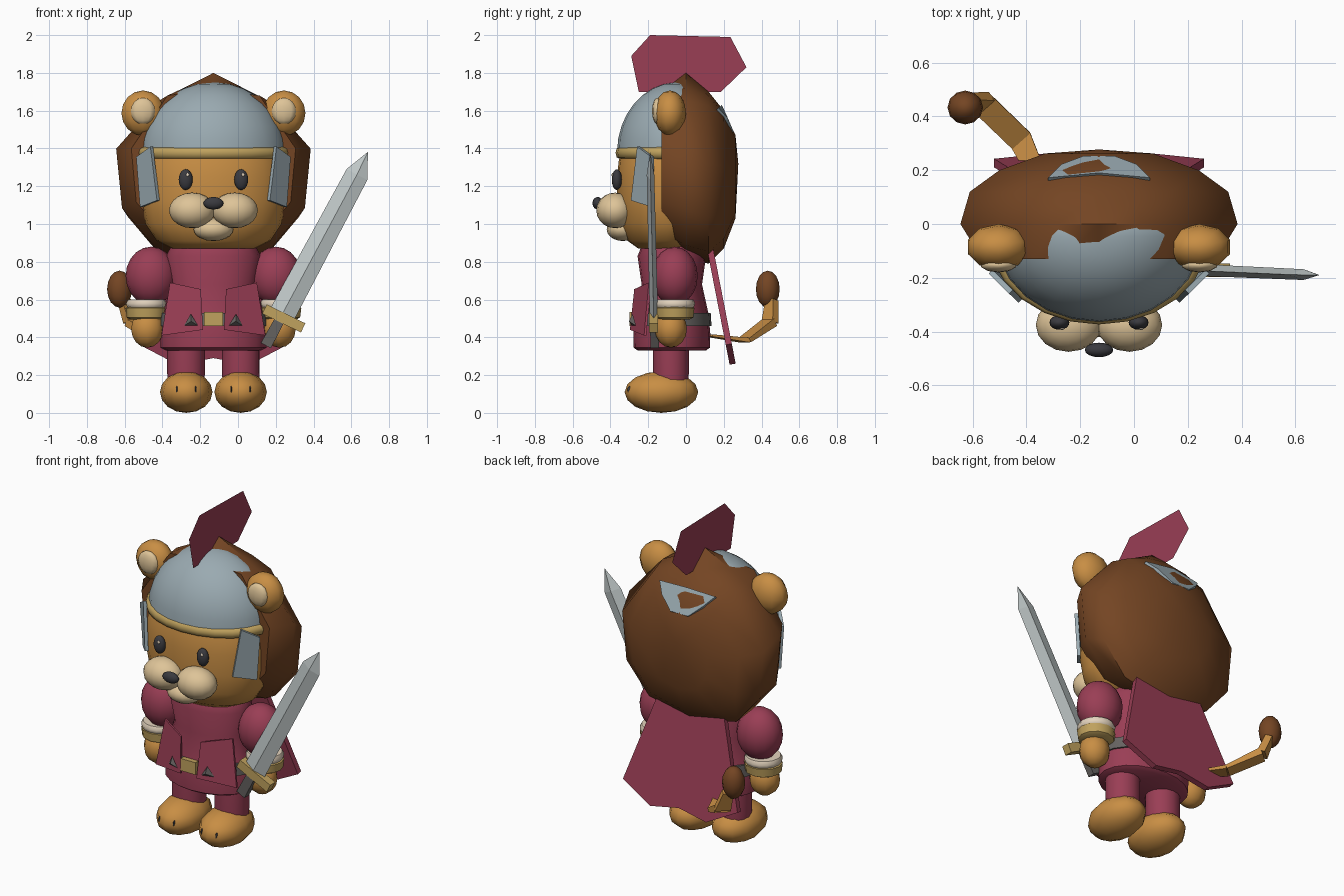
import bpy, bmesh, math
from mathutils import Vector, Matrix

if "Cube" in bpy.data.objects:
    bpy.data.objects.remove(bpy.data.objects["Cube"])

CX = -0.13  # symmetry plane of the figure


def srgb(r, g, b):
    def lin(c):
        c /= 255
        return c / 12.92 if c < 0.04 else ((c + 0.055) / 1.055) ** 2.4
    return (lin(r), lin(g), lin(b), 1)


def material(name, *rgb):
    m = bpy.data.materials.new(name)
    m.diffuse_color = srgb(*rgb)
    m.use_nodes = True
    m.node_tree.nodes["Principled BSDF"].inputs["Base Color"].default_value = m.diffuse_color
    return m


FUR = material("golden fur", 200, 142, 68)
MANE = material("brown mane", 116, 69, 35)
CREAM = material("cream", 222, 196, 152)
RED = material("crimson cloth", 154, 62, 85)
STEEL = material("helmet steel", 154, 170, 177)
BLADE = material("bright steel", 194, 202, 202)
GOLD = material("gold", 192, 162, 94)
BLACK = material("black", 58, 58, 63)
GREY = material("dark grey", 102, 99, 97)
WHITE = material("off white", 228, 212, 190)


def finish(name, bm, mat, angle=40):
    bmesh.ops.recalc_face_normals(bm, faces=bm.faces[:])
    me = bpy.data.meshes.new(name)
    bm.to_mesh(me)
    bm.free()
    me.materials.append(mat)
    ob = bpy.data.objects.new(name, me)
    bpy.context.collection.objects.link(ob)
    bpy.ops.object.select_all(action='DESELECT')
    ob.select_set(True)
    bpy.context.view_layer.objects.active = ob
    if angle:
        bpy.ops.object.shade_smooth_by_angle(angle=math.radians(angle))
    return ob


def ball(name, c, r, mat, u=16, v=10, angle=60):
    bm = bmesh.new()
    bmesh.ops.create_uvsphere(bm, u_segments=u, v_segments=v, radius=1)
    bm.transform(Matrix.Translation(c) @ Matrix.Diagonal((*r, 1)))
    return finish(name, bm, mat, angle)


def loft(name, rings, mat, tip=None, angle=40):
    """Bridge point rings, cap the start, close the end on a tip or a cap."""
    bm = bmesh.new()
    vs = [[bm.verts.new(p) for p in ring] for ring in rings]
    n = len(vs[0])
    for a, b in zip(vs, vs[1:]):
        for i in range(n):
            bm.faces.new((a[i], a[(i + 1) % n], b[(i + 1) % n], b[i]))
    bm.faces.new(vs[0])
    if tip:
        t = bm.verts.new(tip)
        for i in range(n):
            bm.faces.new((vs[-1][i], vs[-1][(i + 1) % n], t))
    elif len(vs) > 1:
        bm.faces.new(vs[-1])
    return finish(name, bm, mat, angle)


def lathe(name, c, profile, ratio, mat, n=20, angle=40, back=1):
    """Elliptical turned shape; profile holds (z, radius), back scales the rear half."""
    def pt(r, a, z):
        dy = r * ratio * math.sin(a)
        return (c[0] + r * math.cos(a), c[1] + (dy * back if dy > 0 else dy), z)
    rings = [[pt(r, math.tau * i / n, z) for i in range(n)] for z, r in profile]
    return loft(name, rings, mat, angle=angle)


def plate(name, pts, push, mat):
    """Flat polygon thickened along the push vector."""
    push = Vector(push)
    return loft(name, [pts, [Vector(p) + push for p in pts]], mat, angle=0)


def bar(name, p, q, side, w0, t0, w1, t1, mat, tip=None, diamond=False):
    """Four-sided bar from p to q, w along the side vector, t across it."""
    p, q = Vector(p), Vector(q)
    s = Vector(side).normalized()
    n = (q - p).cross(s).normalized()
    corners = ((1, 0), (0, 1), (-1, 0), (0, -1)) if diamond else ((1, 1), (-1, 1), (-1, -1), (1, -1))
    return loft(name, [[e + s * w * a + n * t * b for a, b in corners]
                       for e, w, t in ((p, w0, t0), (q, w1, t1))], mat, tip, 0)


# Mane: faceted outlines lofted front to back
def mane_ring(y, w, zt, zb, a, b, c):
    half = [(0, 1), (.3, a), (.56, b), (1, c), (.94, -.46), (.62, -.86), (0, -1)]
    outline = half + [(-u, v) for u, v in half[-2:0:-1]]
    return [(CX + u * w, y, (zt + zb) / 2 + v * (zt - zb) / 2) for u, v in outline]


mane_rings = [(-.13, .435, 1.70, .90, .985, .95, .25), (0, .515, 1.80, .82, .84, .70, .18),
              (.12, .48, 1.70, .79, .95, .84, .18), (.20, .37, 1.60, .87, .95, .85, .18),
              (.262, .20, 1.47, 1.03, .92, .78, .18)]
loft("mane", [mane_ring(*r) for r in mane_rings], MANE, (CX, .277, 1.32), 50)

# Head and helmet
lathe("head", (CX, -.1), [(.87, .22), (.91, .30), (1.0, .36), (1.12, .382), (1.25, .382), (1.33, .37),
                          (1.385, .35)], .265 / .382, FUR, 24, 50)
lathe("helmet_dome", (CX, -.045),
      [(1.38 + .37 * math.sin(a), .387 * math.cos(a))
       for a in (math.radians(88 * i / 8) for i in range(9))], .32 / .387, STEEL, 24, 50, .6)
lathe("helmet_band", (CX, -.05), [(1.345, .38), (1.352, .4), (1.378, .408), (1.40, .4), (1.41, .375)],
      .32 / .404, GOLD, 24, 60, .6)
loft("crest", [[(CX, y, z) for y, z in
                [(-.19, 2), (.235, 1.99), (.32, 1.83), (.185, 1.7), (-.25, 1.7), (-.29, 1.89)]]],
     RED, angle=0)
# Exposed rear of the helmet
rear = [(.19, .172, 1.615), (.14, .222, 1.56), (.06, .252, 1.49)]
rear_pts = rear + [(-x, y, z) for x, y, z in rear[::-1]] + [(0, .19, 1.63)]
plate("helmet_rear", [(CX + x, y, z) for x, y, z in rear_pts], (0, -.07, -.07), STEEL)

# Chin and nose
ball("chin", (CX, -.335, .972), (.105, .085, .062), CREAM)
ball("nose", (CX, -.468, 1.11), (.053, .027, .033), BLACK)

# Paired parts, left then right
for s, tag in ((-1, "left"), (1, "right")):
    def at(x, y, z):
        return (CX + s * x, y, z)
    ball(tag + "_ear", at(.373, -.085, 1.587), (.12, .085, .12), FUR, 10, 8)
    ball(tag + "_inner_ear", at(.373, -.152, 1.598), (.068, .028, .07), CREAM, 10, 8)
    ball(tag + "_eye", at(.147, -.366, 1.235), (.037, .027, .055), BLACK)
    ball(tag + "_eye_glint", (CX + s * .147 + .01, -.389, 1.26), (.008, .005, .01), WHITE, 8, 6)
    ball(tag + "_muzzle", at(.113, -.375, 1.072), (.122, .1, .094), CREAM)
    plate(tag + "_cheek_guard", [at(.32, -.245, 1.41), at(.395, -.17, 1.355),
                                 at(.375, -.17, 1.09), at(.285, -.278, 1.125)],
          (s * .014, -.014, 0), STEEL)
    # Arm
    ball(tag + "_sleeve", at(.33, -.06, .725), (.135, .122, .155), RED)
    lathe(tag + "_cuff", at(.355, -.06, 0), [(.55, .09), (.56, .102), (.58, .108), (.6, .098)],
          1, WHITE, 16, 50)
    lathe(tag + "_bracer", at(.355, -.06, 0), [(.495, .085), (.505, .104), (.555, .11), (.567, .09)],
          .95, GOLD, 12, 50)
    ball(tag + "_hand", at(.35, -.08, .445), (.09, .085, .1), FUR, 10, 8)
    # Leg and foot
    lathe(tag + "_leg", at(.145, -.08, 0), [(.15, .095), (.21, .1), (.40, .1)], .95, RED, 16)
    ball(tag + "_foot", at(.144, -.13, .11), (.139, .195, .11), FUR, 12, 8)
    for dx in (-.05, .05):
        ball(tag + "_claw", at(.144 + dx, -.298, .122), (.005, .012, .02), BLACK, 8, 6)
    # Tunic flap with stud
    plate(tag + "_tunic_flap", [at(.067, -.262, .655), at(.23, -.185, .69),
                                at(.275, -.21, .41), at(.055, -.285, .44)], (0, -.012, 0), RED)
    base = [at(.082, -.286, .462), at(.155, -.265, .462), at(.12, -.283, .525)]
    loft(tag + "_stud", [base], GREY, at(.118, -.303, .485), 0)

# Tunic, belt and buckle
lathe("tunic", (CX, -.075), [(.33, .25), (.345, .28), (.42, .283), (.53, .268), (.68, .222),
                             (.83, .252), (.88, .225), (.90, .15)], .72, RED, 20)
lathe("belt", (CX, -.075), [(.46, .26), (.46, .288), (.53, .282), (.53, .25)], .73, GREY, 20)
plate("belt_buckle", [(CX + x, -.27, z) for x, z in
                      ((-.05, .46), (.05, .46), (.05, .535), (-.05, .535))], (0, -.03, 0), GOLD)

# Cape
cape_half = [(.23, .865), (.39, .36), (.19, .255)]
cape = cape_half + [(0, .29)] + [(-x, z) for x, z in cape_half[::-1]]
plate("cape", [(CX + x, .112 + (.865 - z) * .195, z) for x, z in cape], (0, .032, .006), RED)

# Tail
tail = [(-.33, .12, .41), (-.42, .31, .385), (-.56, .445, .48), (-.605, .455, .60)]
sizes = [(.03, .006), (.045, .012), (.045, .022), (.03, .02)]
for i in range(3):
    bar("tail_segment", tail[i], tail[i + 1], (.75, .66, 0), *sizes[i], *sizes[i + 1], FUR)
ball("tail_tuft", (-.627, .433, .655), (.066, .063, .098), MANE, 12, 8)

# Sword
across = (.88, 0, -.474)
bar("sword_blade", (.222, -.17, .50), (.63, -.188, 1.262), across, .07, .022, .062, .02,
    BLADE, (.688, -.19, 1.382), True)
bar("sword_guard", (.14, -.172, .55), (.345, -.172, .45), (.44, 0, .9), .027, .025, .027, .025, GOLD)
bar("sword_handle", (.225, -.17, .50), (.148, -.165, .357), across, .027, .022, .03, .022, GREY)
